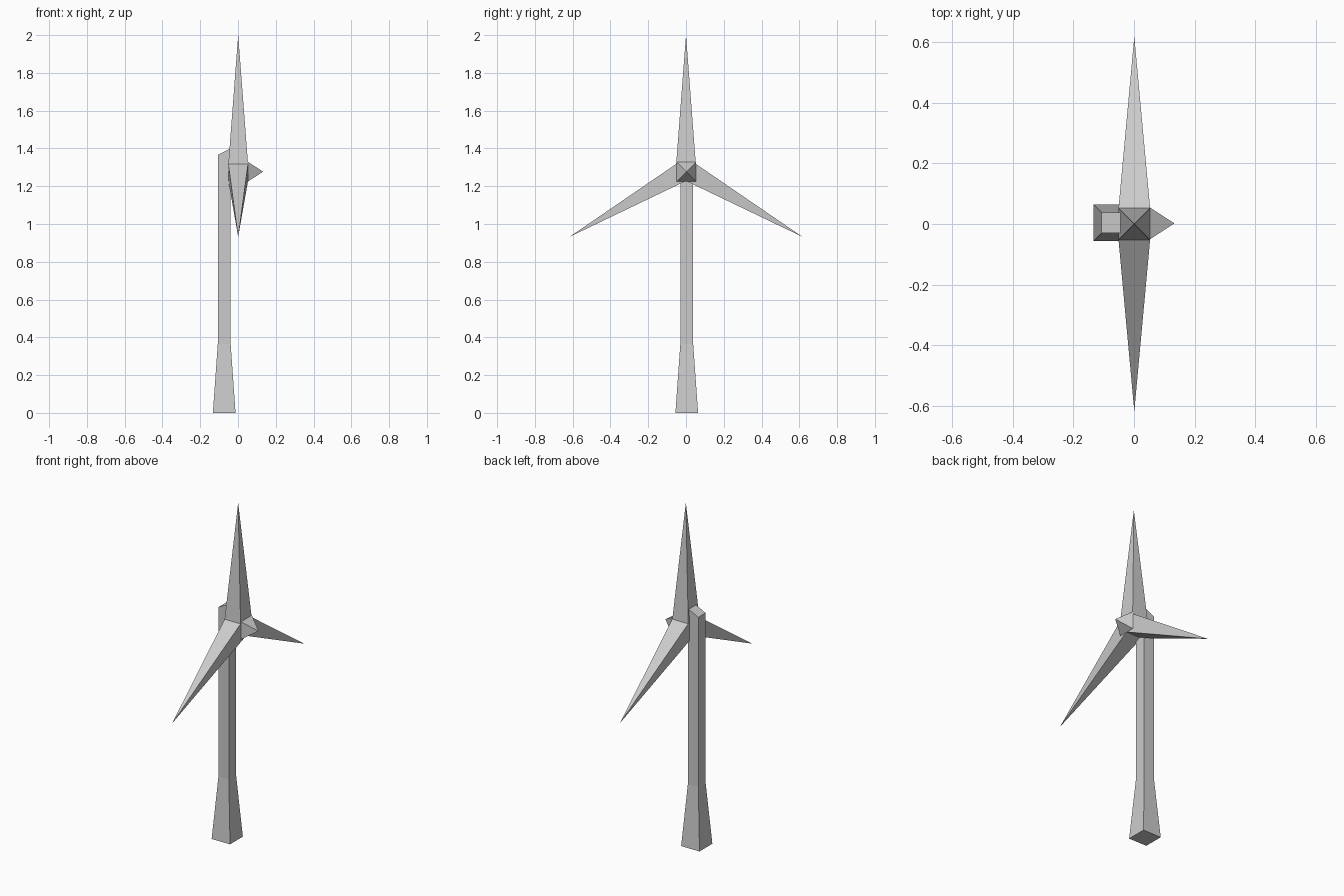
import bpy, bmesh
from math import radians, sqrt
from mathutils import Matrix, Vector

if "Cube" in bpy.data.objects:
    bpy.data.objects.remove(bpy.data.objects["Cube"])

HUB = Vector((0.001, 0, 1.288))   # rotor axis
HALF = 0.052                      # half width of a blade root
INR = HALF / sqrt(3)              # inradius of the triangular hub
LENGTH = 0.712


def finish(bm, name):
    bmesh.ops.recalc_face_normals(bm, faces=bm.faces)
    mesh = bpy.data.meshes.new(name)
    bm.to_mesh(mesh)
    bm.free()
    obj = bpy.data.objects.new(name, mesh)
    bpy.context.collection.objects.link(obj)
    return obj


def pyramid(name, half, height, matrix):
    # square pyramid, base on local z = 0, apex up
    bm = bmesh.new()
    base = [bm.verts.new((x * half, y * half, 0))
            for x, y in ((-1, -1), (1, -1), (1, 1), (-1, 1))]
    tip = bm.verts.new((0, 0, height))
    bm.faces.new(base)
    for i in range(4):
        bm.faces.new((base[i], base[(i + 1) % 4], tip))
    bm.transform(matrix)
    return finish(bm, name)


# Tower: flared square foot, straight shaft, slanted top
bm = bmesh.new()
cx, cy = -0.073, 0.004
rings = []
for half, z, slope in ((0.06, 0, 0), (0.034, 0.365, 0), (0.034, 1.383, 0.5)):
    rings.append([bm.verts.new((cx + x * half, cy + y * half, z + slope * x * half))
                  for x, y in ((-1, -1), (1, -1), (1, 1), (-1, 1))])
for a, b in zip(rings, rings[1:]):
    for i in range(4):
        j = (i + 1) % 4
        bm.faces.new((a[i], a[j], b[j], b[i]))
bm.faces.new(rings[0])
bm.faces.new(rings[-1])
finish(bm, "tower")

# Hub: triangular prism along x, one flat side per blade
bm = bmesh.new()
ends = [[bm.verts.new(HUB + Vector((x, y, z)))
         for y, z in ((-HALF, INR), (HALF, INR), (0, -2 * INR))]
        for x in (-HALF, HALF)]
for end in ends:
    bm.faces.new(end)
for i in range(3):
    j = (i + 1) % 3
    bm.faces.new((ends[0][i], ends[0][j], ends[1][j], ends[1][i]))
finish(bm, "hub")

# Three tapered blades
for i in range(3):
    m = (Matrix.Translation(HUB) @ Matrix.Rotation(radians(120 * i), 4, 'X')
         @ Matrix.Translation((0, 0, INR)))
    pyramid(f"blade_{i + 1}", HALF, LENGTH - INR, m)

# Pointed nose cone facing +x
pyramid("nose", 0.052, 0.08, Matrix.Translation((0.053, 0.002, 1.277))
        @ Matrix.Rotation(radians(90), 4, 'Y'))
